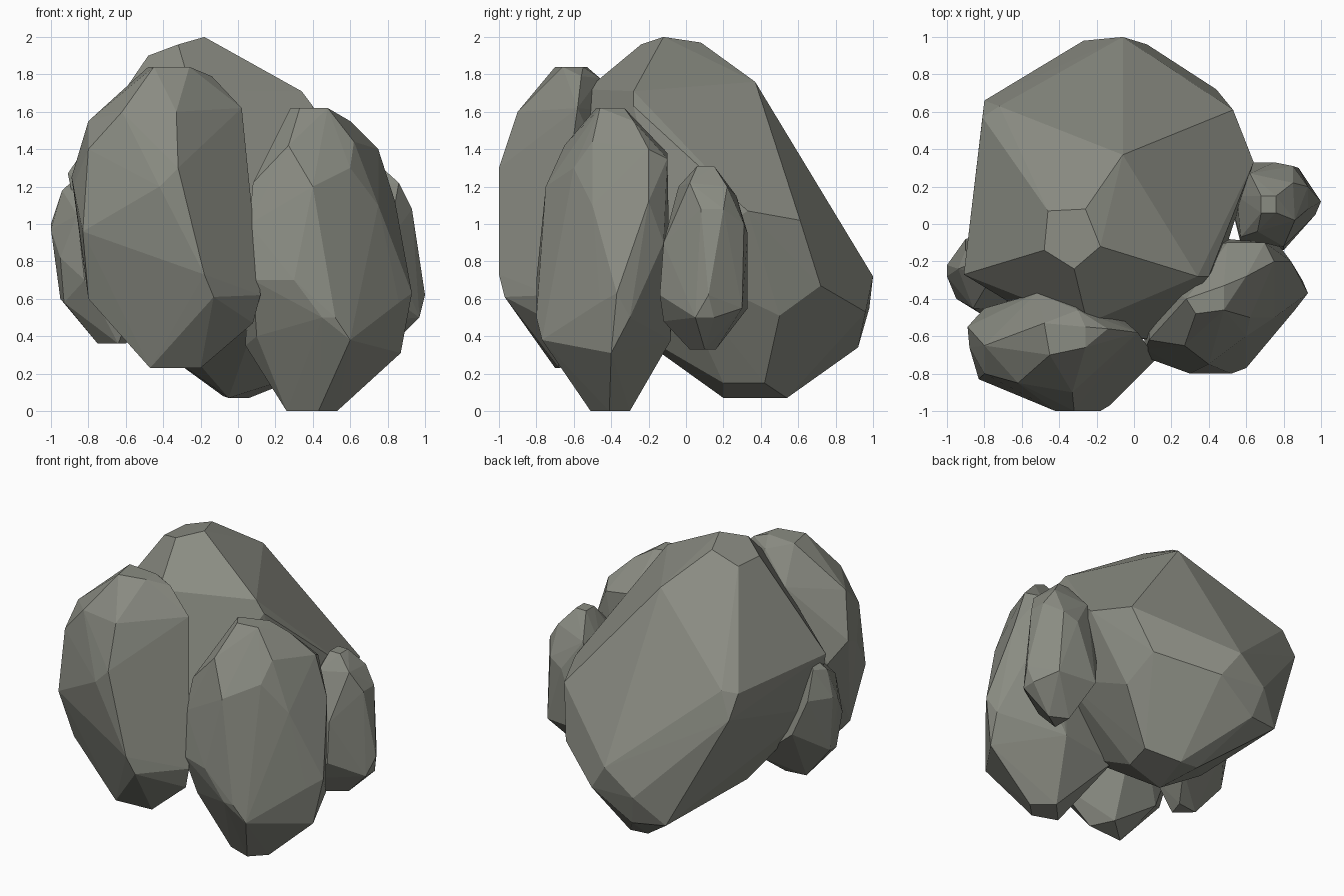
import bpy, bmesh

# dull grey-green stone
stone = bpy.data.materials.new("stone")
stone.diffuse_color = (.255, .262, .225, 1)


def boulder(name, corners):
    """Faceted stone: convex hull around its corner points."""
    bm = bmesh.new()
    for p in corners:
        bm.verts.new(p)
    res = bmesh.ops.convex_hull(bm, input=bm.verts)
    loose = {v for v in res["geom_interior"] + res["geom_unused"]
             if isinstance(v, bmesh.types.BMVert)}
    bmesh.ops.delete(bm, geom=list(loose), context='VERTS')
    bmesh.ops.dissolve_limit(bm, angle_limit=0.03, verts=bm.verts, edges=bm.edges)
    bmesh.ops.recalc_face_normals(bm, faces=bm.faces)
    me = bpy.data.meshes.new(name)
    bm.to_mesh(me)
    bm.free()
    me.materials.append(stone)
    ob = bpy.data.objects.new(name, me)
    bpy.context.collection.objects.link(ob)
    return ob


# large stone at the back
boulder("main_boulder", [
    (-.26, .08, 1.97), (-.18, -.12, 2), (-.32, -.24, 1.96), (-.48, -.14, 1.9), (-.46, .07, 1.9),
    (-.06, .37, 1.76), (.34, -.28, 1.71), (.4, -.28, 1.63), (-.25, -.53, 1.72), (-.25, -.56, 1.6),
    (-.91, -.27, 1.27), (-.81, .57, 1.28), (-.8, .66, 1.12), (-.72, .63, 1.3),
    (.53, .61, 1.02), (.64, .33, 1.07), (.44, .72, .67), (.48, .5, .51),
    (-.06, 1, .72), (.07, .96, .53), (-.27, .98, .55), (-.22, .92, .34), (-.45, .87, .36),
    (.26, .42, .15), (.2, .2, .15), (.06, .54, .07), (-.05, .2, .07), (-.08, .54, .08),
    (-.52, .05, .4), (-.82, -.3, .85), (-.25, -.1, .3), (.1, -.62, 1.0), (.5, -.1, .8),
    (-.4, -.58, 1.0), (.1, -.4, .5)])

# tall stone, front left
boulder("front_left_boulder", [
    (-.48, -.53, 1.84), (-.26, -.55, 1.84), (-.26, -.66, 1.84), (-.45, -.7, 1.84),
    (-.3, -.46, 1.78), (-.52, -.37, 1.6), (-.36, -.38, 1.6), (-.8, -.65, 1.55), (.02, -.58, 1.62),
    (-.14, -.56, 1.79), (-.62, -.85, 1.6), (-.33, -.9, 1.6), (.05, -.62, 1.3), (-.89, -.55, 1.25),
    (-.88, -.66, 1.2), (-.83, -.83, .96), (-.8, -.8, 1.4), (-.42, -1, 1.2), (-.32, -1, 1.3),
    (-.8, -.7, .6), (-.18, -1, .73), (-.13, -.97, .61), (.12, -.72, .62),
    (.08, -.7, .47), (-.47, -.7, .23), (-.2, -.68, .23), (-.3, -.55, .25),
    (-.8, -.45, 1.1), (-.3, -.3, 1), (-.6, -.5, .45)])

# tall stone, front right
boulder("front_right_boulder", [
    (.28, -.4, 1.62), (.33, -.48, 1.62), (.48, -.46, 1.62), (.48, -.33, 1.62),
    (.6, -.28, 1.55), (.5, -.1, 1.38), (.7, -.1, 1.35), (.75, -.2, 1.4), (.62, -.5, 1.44),
    (.08, -.62, 1.22), (.4, -.75, 1.2), (.27, -.65, 1.42), (.6, -.6, 1.3),
    (.84, -.2, 1.12), (.78, -.12, .9), (.93, -.37, .63), (.9, -.3, .5), (.75, -.5, 1.1),
    (.87, -.4, .31), (.86, -.46, .58), (.6, -.77, .38), (.52, -.8, .5), (.45, -.8, .5),
    (.3, -.8, .7), (.08, -.72, .7), (.06, -.67, 1), (.1, -.6, .4),
    (.26, -.45, 0), (.43, -.51, 0), (.53, -.41, 0), (.4, -.3, 0),
    (.5, -.08, .38), (.04, -.45, .35), (.08, -.12, .35), (.2, -.35, 1.3)])

# small stone, right side
boulder("right_small_stone", [
    (.68, .06, 1.31), (.68, .15, 1.31), (.76, .15, 1.31), (.76, .06, 1.31),
    (.66, -.04, 1.2), (.86, .02, 1.22), (.85, .22, 1.2), (.62, .27, 1.15),
    (.75, .33, .95), (.85, .31, 1), (.93, .2, 1.08), (.93, .08, 1.08),
    (.57, -.1, .9), (.8, -.12, .9), (.8, -.14, .62), (.57, -.07, 1.05),
    (1, .12, .62), (.97, .05, .5), (.97, .15, .5), (.88, .3, .55),
    (.6, .33, .55), (.7, -.12, .48), (.68, .02, .33), (.8, .1, .33),
    (.68, .16, .33), (.52, .1, .6), (.54, .27, .75), (.55, .15, 1.05)])

# small stone, left side
boulder("left_small_stone", [
    (-.84, -.2, 1.27), (-.76, -.28, 1.27), (-.9, -.14, 1.2), (-.94, -.24, 1.18),
    (-.9, -.08, 1.0), (-1, -.22, 1), (-1, -.28, .97), (-.95, -.4, .82),
    (-.86, -.45, 1.05), (-.95, -.26, .6), (-.93, -.36, .58), (-.82, -.48, .7),
    (-.7, -.46, .8), (-.75, -.28, .36), (-.6, -.26, .36), (-.64, -.38, .36),
    (-.55, -.44, .6), (-.8, -.05, .75), (-.5, -.1, .5), (-.6, -.25, 1.1)])
